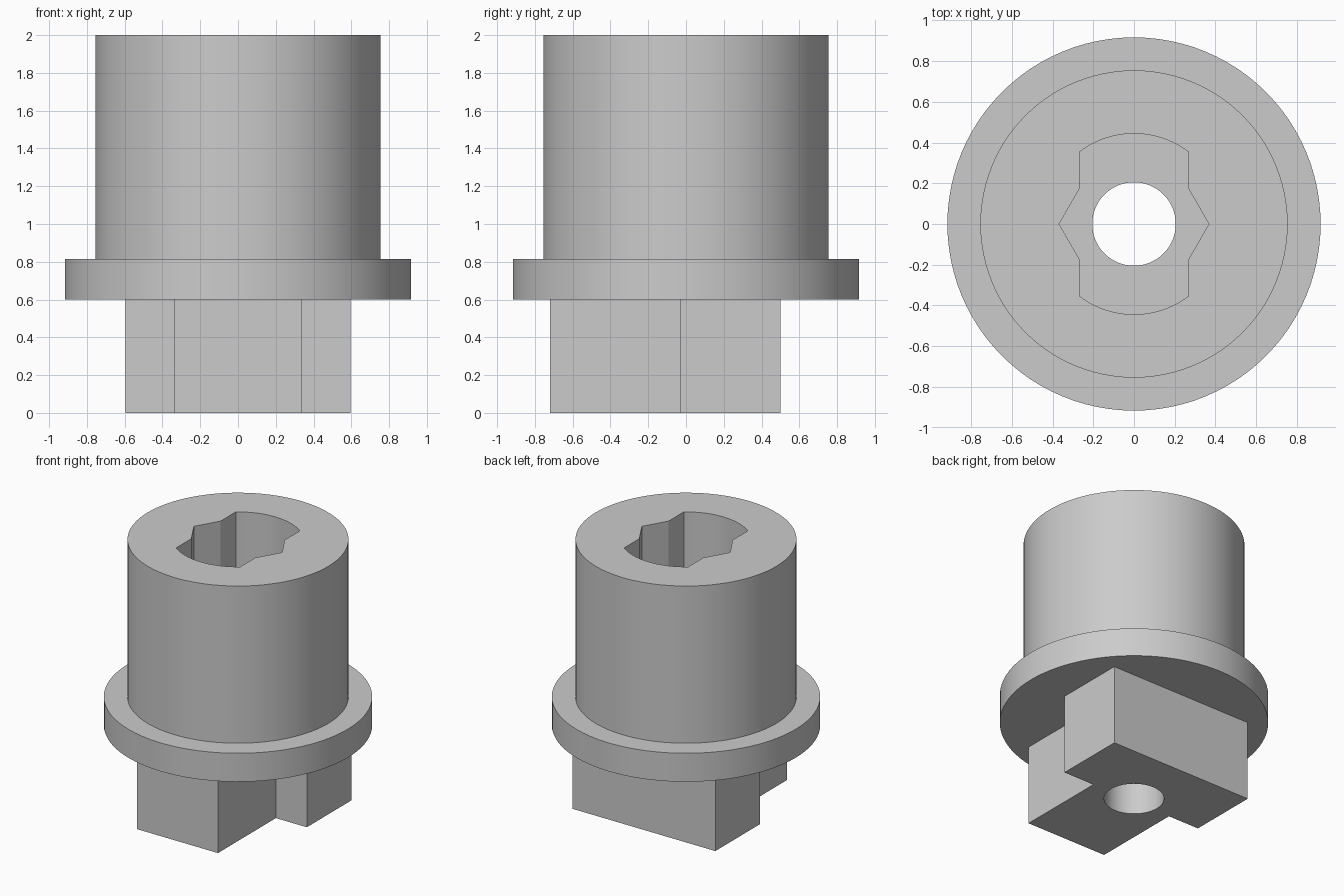
import bpy
import bmesh
from math import sin, cos, pi, acos

if "Cube" in bpy.data.objects:
    bpy.data.objects.remove(bpy.data.objects["Cube"], do_unlink=True)

SIDES = 96
grey = bpy.data.materials.new("plain grey")
grey.use_nodes = True
colour = (0.6, 0.6, 0.6, 1)
grey.diffuse_color = colour
grey.node_tree.nodes["Principled BSDF"].inputs["Base Color"].default_value = colour


def prism(name, outline, bottom, top):
    """Extrude a counter-clockwise outline from bottom to top."""
    bm = bmesh.new()
    base = bm.faces.new([bm.verts.new((x, y, bottom)) for x, y in outline])
    grown = bmesh.ops.extrude_face_region(bm, geom=[base], use_keep_orig=True)
    moved = [v for v in grown["geom"] if isinstance(v, bmesh.types.BMVert)]
    bmesh.ops.translate(bm, verts=moved, vec=(0, 0, top - bottom))
    bmesh.ops.recalc_face_normals(bm, faces=bm.faces)
    mesh = bpy.data.meshes.new(name)
    bm.to_mesh(mesh)
    bm.free()
    mesh.materials.append(grey)
    obj = bpy.data.objects.new(name, mesh)
    bpy.context.collection.objects.link(obj)
    return obj


def arc(radius, start, end, steps):
    angles = [start + (end - start) * i / steps for i in range(steps + 1)]
    return [(radius * cos(a), radius * sin(a)) for a in angles]


def circle(radius):
    return arc(radius, 0, 2 * pi, SIDES)[:-1]


def combine(body, other, operation):
    """Apply a boolean to the body and drop the helper."""
    mod = body.modifiers.new(operation, "BOOLEAN")
    mod.operation = operation
    mod.solver = "EXACT"
    mod.object = other
    bpy.context.view_layer.objects.active = body
    bpy.ops.object.modifier_apply(modifier=mod.name)
    bpy.data.objects.remove(other, do_unlink=True)


# Flange, with the sleeve above it
body = prism("adapter_body", circle(0.917), 0.60, 0.815)
combine(body, prism("sleeve", circle(0.755), 0.70, 2.0), "UNION")

# T-shaped drive key below the flange
half_key = [(0.337, -0.72), (0.337, -0.03), (0.595, -0.03), (0.595, 0.50)]
key = half_key + [(-x, y) for x, y in reversed(half_key)]
combine(body, prism("drive_key", key, 0.0, 0.70), "UNION")

# Socket: hexagon points at the sides, rounded slot front and back
slot, radius = 0.267, 0.444
start = acos(slot / radius)
back = [(0.368, 0), (slot, 0.175)] + arc(radius, start, pi - start, 24) + [(-slot, 0.175)]
socket = back + [(-x, -y) for x, y in back]
combine(body, prism("socket_cutter", socket, 1.22, 2.2), "DIFFERENCE")

# Bore right through
combine(body, prism("bore_cutter", circle(0.205), -0.2, 2.2), "DIFFERENCE")

bpy.ops.object.select_all(action="DESELECT")
body.select_set(True)
bpy.context.view_layer.objects.active = body
bpy.ops.object.shade_smooth_by_angle(angle=pi / 9)
